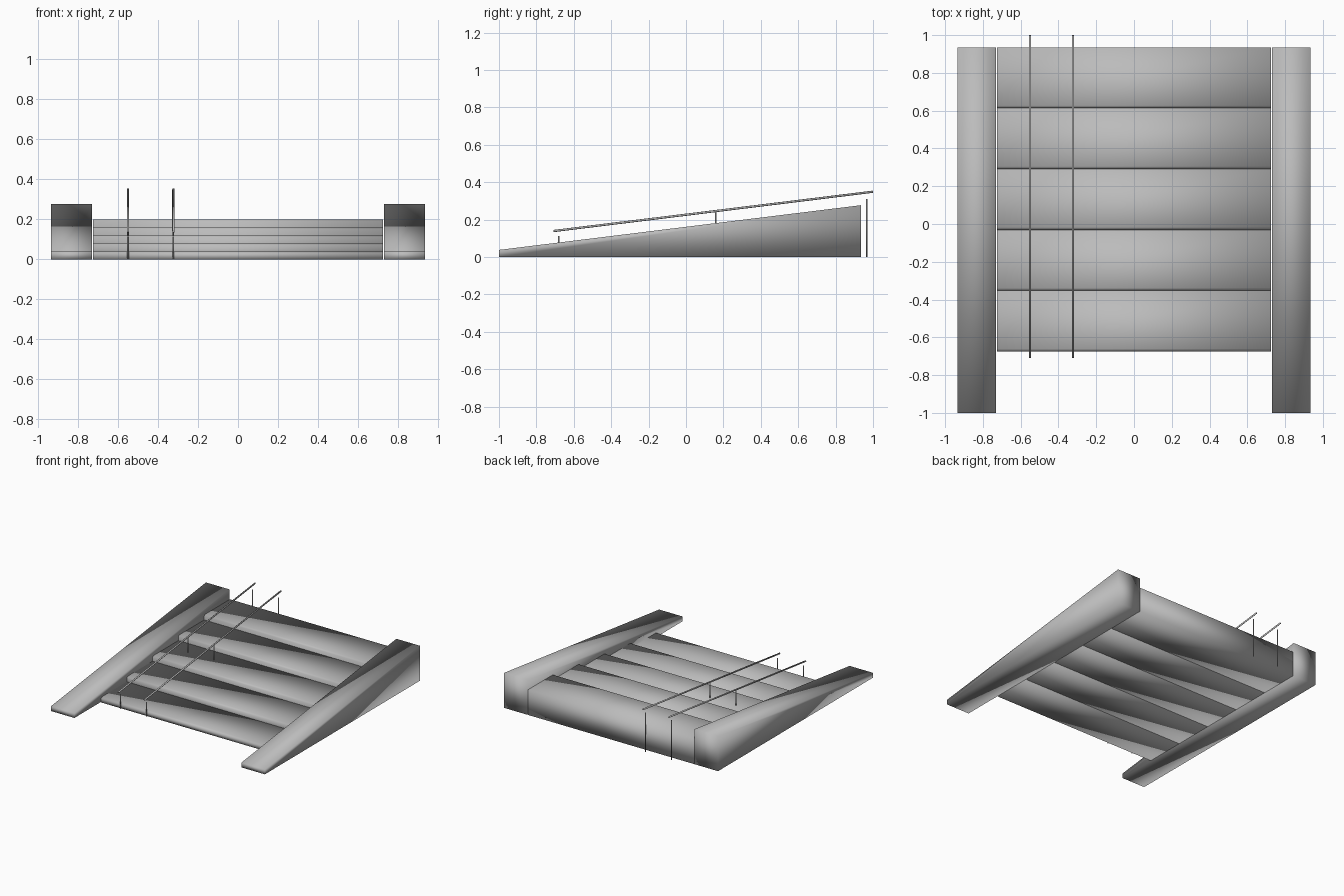
import bpy
import bmesh
from mathutils import Vector

cube = bpy.data.objects.get("Cube")
if cube:
    bpy.data.objects.remove(cube, do_unlink=True)

grey = bpy.data.materials.new("plain grey")
grey.use_nodes = True
grey.diffuse_color = (0.5, 0.5, 0.5, 1)
grey.node_tree.nodes["Principled BSDF"].inputs["Base Color"].default_value = grey.diffuse_color


def finish(name, bm, smooth=True):
    bmesh.ops.recalc_face_normals(bm, faces=bm.faces)
    for face in bm.faces:
        face.smooth = smooth
    mesh = bpy.data.meshes.new(name)
    bm.to_mesh(mesh)
    bm.free()
    mesh.materials.append(grey)
    obj = bpy.data.objects.new(name, mesh)
    bpy.context.collection.objects.link(obj)
    return obj


def prism(name, profile, x0, x1):
    """Extrude a (y, z) profile from x0 to x1."""
    bm = bmesh.new()
    face = bm.faces.new([bm.verts.new((x0, y, z)) for y, z in profile])
    made = bmesh.ops.extrude_face_region(bm, geom=[face])["geom"]
    moved = [v for v in made if isinstance(v, bmesh.types.BMVert)]
    bmesh.ops.translate(bm, verts=moved, vec=(x1 - x0, 0, 0))
    return finish(name, bm)


def rod(name, start, end, radius):
    """Round bar between two points."""
    start, end = Vector(start), Vector(end)
    bm = bmesh.new()
    bmesh.ops.create_cone(bm, cap_ends=True, segments=8, radius1=radius,
                          radius2=radius, depth=(end - start).length)
    turn = (end - start).to_track_quat('Z', 'Y').to_matrix().to_4x4()
    bm.transform(turn)
    bmesh.ops.translate(bm, verts=bm.verts, vec=(start + end) / 2)
    return finish(name, bm)


BACK, FRONT, STEPS, RISE = 0.935, -0.675, 5, 0.04
depth = (BACK - FRONT) / STEPS

# Sloping side walls
slope = [(-1, 0), (-1, 0.038), (BACK, 0.277), (BACK, 0)]
prism("left_side_wall", slope, 0.73, 0.935)
prism("right_side_wall", slope, -0.935, -0.73)

# Solid steps with a slightly chamfered front edge
for i in range(STEPS):
    y0, top = FRONT + i * depth, (i + 1) * RISE
    y1 = y0 + depth
    prism(f"step_{i + 1}", [(y0, 0), (y0, top - 0.01), (y0 + 0.014, top),
                            (y1, top), (y1, 0)], -0.725, 0.725)

# Pair of handrails, each with three posts (y, bottom, top)
posts = {"front": (-0.68, 0, 0.113), "middle": (0.16, 0.12, 0.245), "back": (0.966, 0, 0.31)}
for side, x in (("right", -0.55), ("left", -0.323)):
    rod(f"{side}_handrail", (x, -0.708, 0.139), (x, 0.999, 0.349), 0.006)
    for place, (y, low, high) in posts.items():
        rod(f"{side}_{place}_post", (x, y, low), (x, y, high), 0.004)
